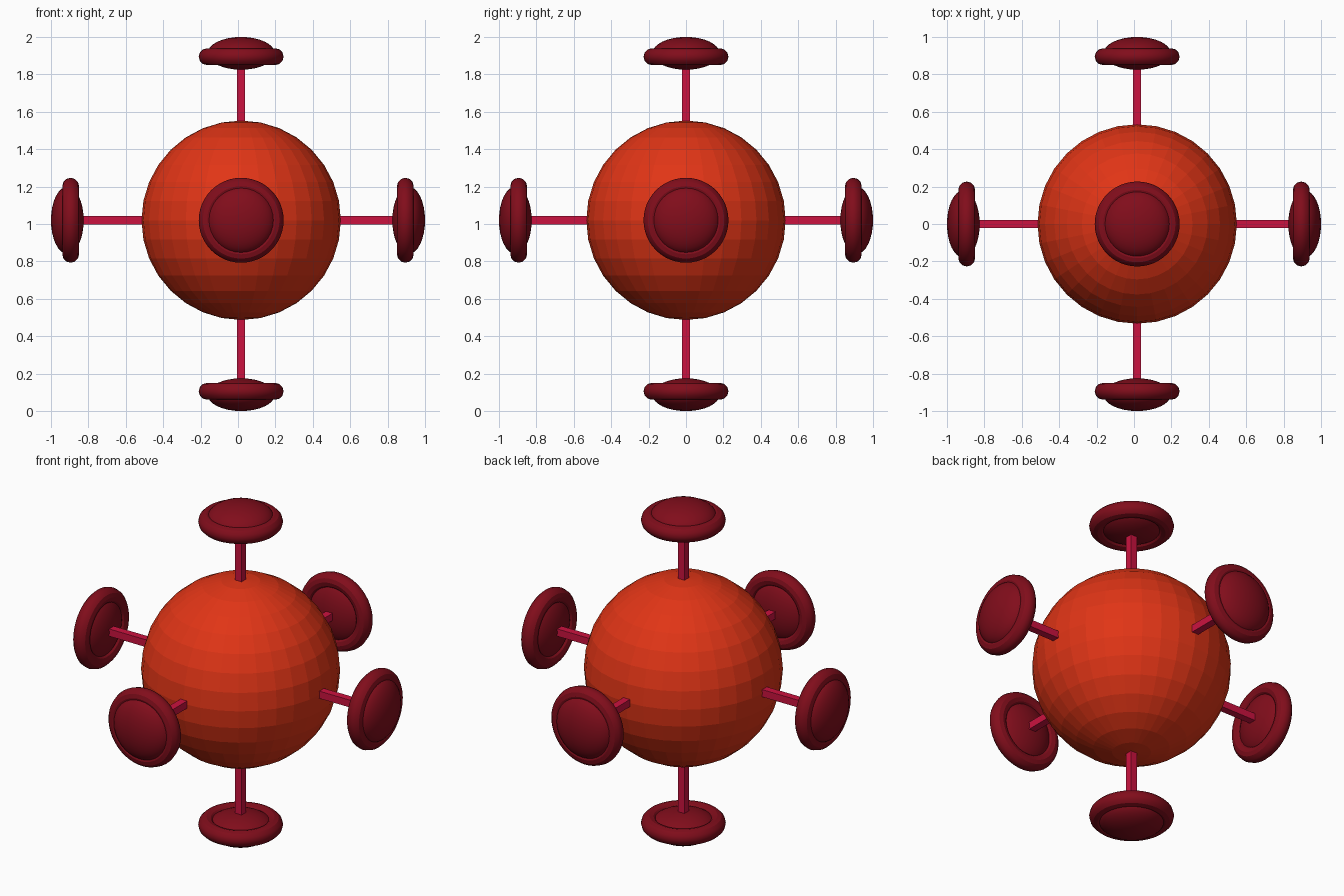
import bpy
from mathutils import Vector, Matrix

if "Cube" in bpy.data.objects:
    bpy.data.objects.remove(bpy.data.objects["Cube"])

CENTRE = Vector((0.017, 0.0, 1.02))


def material(name, color):
    m = bpy.data.materials.new(name)
    m.diffuse_color = (*color, 1)
    m.use_nodes = True
    m.node_tree.nodes["Principled BSDF"].inputs["Base Color"].default_value = m.diffuse_color
    return m


body_mat = material("orange red", (0.75, 0.035, 0.008))
rod_mat = material("crimson", (0.6, 0.006, 0.05))
pad_mat = material("dark red", (0.22, 0.004, 0.011))


def finish(name, mat, matrix):
    o = bpy.context.object
    o.name = name
    o.data.materials.append(mat)
    o.matrix_world = matrix
    return o


# Faceted central ball
bpy.ops.mesh.primitive_uv_sphere_add(segments=32, ring_count=16, radius=0.533)
finish("body_ball", body_mat, Matrix.Translation(CENTRE))

# Arms: direction and distance from the ball centre to the pad centre
arms = {
    "right": ((1, 0, 0), 0.8955),
    "left": ((-1, 0, 0), 0.9295),
    "back": ((0, 1, 0), 0.9125),
    "front": ((0, -1, 0), 0.9125),
    "top": ((0, 0, 1), 0.8925),
    "bottom": ((0, 0, -1), 0.9325),
}
for side, (direction, dist) in arms.items():
    d = Vector(direction)
    turn = d.to_track_quat('Z', 'Y').to_matrix().to_4x4()
    base = Matrix.Translation(CENTRE) @ turn

    # Square rod from inside the ball to the pad
    start, end = 0.45, dist - 0.05
    bpy.ops.mesh.primitive_cube_add(size=1)
    finish(side + "_rod", rod_mat,
           base @ Matrix.Translation((0, 0, (start + end) / 2))
           @ Matrix.Diagonal((0.043, 0.043, end - start, 1)))

    # Flattened dome
    bpy.ops.mesh.primitive_uv_sphere_add(segments=32, ring_count=16, radius=1)
    finish(side + "_pad", pad_mat,
           base @ Matrix.Translation((0, 0, dist))
           @ Matrix.Diagonal((0.18, 0.18, 0.0875, 1)))
    bpy.ops.object.shade_smooth_by_angle()

    # Rounded rim, slightly nearer the ball
    bpy.ops.mesh.primitive_torus_add(major_radius=0.182, minor_radius=0.045,
                                     major_segments=48, minor_segments=12)
    finish(side + "_rim", pad_mat, base @ Matrix.Translation((0, 0, dist - 0.018)))
    bpy.ops.object.shade_smooth_by_angle()
